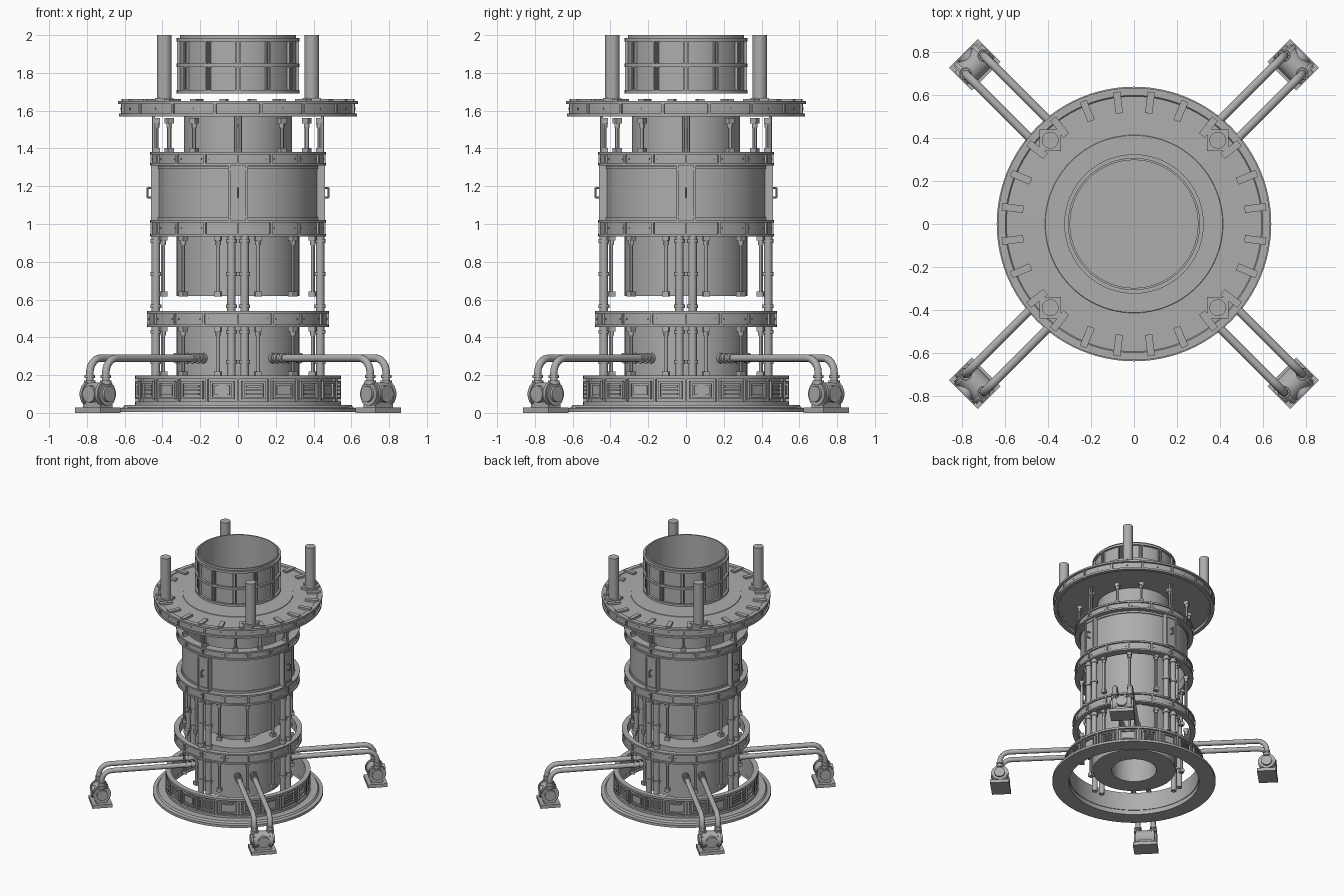
import bpy, bmesh, math
from mathutils import Matrix, Vector

if "Cube" in bpy.data.objects:
    bpy.data.objects.remove(bpy.data.objects["Cube"])

steel = bpy.data.materials.new("grey_steel")
steel.diffuse_color = (0.42, 0.42, 0.42, 1)
steel.use_nodes = True
steel.node_tree.nodes["Principled BSDF"].inputs["Base Color"].default_value = steel.diffuse_color
R = math.radians
CARDINAL = [0, 90, 180, 270]
DIAGONAL = [45, 135, 225, 315]


def spread(n, offset=0.0):
    return [offset + 360 * i / n for i in range(n)]


def finish(bm, name):
    bmesh.ops.recalc_face_normals(bm, faces=bm.faces)
    me = bpy.data.meshes.new(name)
    bm.to_mesh(me)
    bm.free()
    me.materials.append(steel)
    ob = bpy.data.objects.new(name, me)
    bpy.context.collection.objects.link(ob)
    bpy.ops.object.select_all(action='DESELECT')
    ob.select_set(True)
    bpy.context.view_layer.objects.active = ob
    bpy.ops.object.shade_smooth_by_angle(angle=R(30))
    return ob


def lathe(bm, profile, segs=64):
    """Revolve a closed (r, z) profile about z; r = 0 makes a pole."""
    rings = []
    for r, z in profile:
        if r == 0:
            rings.append([bm.verts.new((0, 0, z))] * segs)
        else:
            rings.append([bm.verts.new((r * math.cos(a), r * math.sin(a), z))
                          for a in (2 * math.pi * i / segs for i in range(segs))])
    for k, ra in enumerate(rings):
        rb = rings[(k + 1) % len(rings)]
        for i in range(segs):
            j = (i + 1) % segs
            vs = list(dict.fromkeys((ra[i], ra[j], rb[j], rb[i])))
            if len(vs) > 2:
                bm.faces.new(vs)


def tube(bm, r0, r1, z0, z1, segs=64):
    lathe(bm, [(r0, z0), (r1, z0), (r1, z1), (r0, z1)], segs)


def box(bm, ang, r, t, z, size):
    """Box at radius r, tangent offset t; size = radial, tangent, height."""
    m = (Matrix.Rotation(R(ang), 4, 'Z') @ Matrix.Translation((r, t, z))
         @ Matrix.Diagonal((*size, 1)))
    bmesh.ops.create_cube(bm, size=1, matrix=m)


def rod(bm, ang, p, q, rad, segs=12):
    """Cylinder between two points given as (radial, tangent, z)."""
    p, q = Vector(p), Vector(q)
    d = q - p
    m = (Matrix.Rotation(R(ang), 4, 'Z') @ Matrix.Translation((p + q) / 2)
         @ d.to_track_quat('Z', 'Y').to_matrix().to_4x4())
    bmesh.ops.create_cone(bm, cap_ends=True, segments=segs, radius1=rad,
                          radius2=rad, depth=d.length, matrix=m)


def flanged_ring(name, r0, r1, z0, z1, ribs, offset=0.0, lip=0.012):
    """Band with top and bottom lips, joint ribs and bolts."""
    bm = bmesh.new()
    w = r1 - lip
    lathe(bm, [(r0, z0), (r1, z0), (r1, z0 + .013), (w, z0 + .013),
               (w, z1 - .013), (r1, z1 - .013), (r1, z1), (r0, z1)])
    h = z1 - z0
    for a in spread(ribs, offset):
        box(bm, a, w + .004, 0, (z0 + z1) / 2, (.014, .012, h))
        for s in (-3, 3):
            rod(bm, a + s, (w - .004, 0, z0 + h * .5), (w + .004, 0, z0 + h * .5), .005, 6)
    return finish(bm, name)


# Ground ring
bm = bmesh.new()
lathe(bm, [(.51, .005), (.64, .005), (.64, .025), (.61, .028), (.60, .042), (.51, .042)], 96)
finish(bm, "ground_ring")

# Base band with framed panels and louvres
bm = bmesh.new()
lathe(bm, [(.505, .042), (.545, .042), (.545, .06), (.528, .06), (.528, .18),
           (.545, .18), (.545, .197), (.505, .197)], 80)
for i, a in enumerate(spread(20, 9)):
    box(bm, a + 9, .532, 0, .12, (.02, .012, .13))
    for s in (-1, 1):
        box(bm, a, .532, s * .058, .12, (.018, .012, .095))
        box(bm, a, .532, 0, .12 + s * .042, (.018, .12, .011))
    if i % 2:
        for k in (-1, 0, 1):
            box(bm, a, .53, 0, .12 + k * .02, (.016, .08, .009))
    else:
        box(bm, a, .528, 0, .12, (.014, .08, .05))
finish(bm, "base_band")

# Inner cylinders
bm = bmesh.new()
tube(bm, .175, .325, .11, .52)
finish(bm, "lower_cylinder")
bm = bmesh.new()
lathe(bm, [(0, .62), (.325, .62), (.325, 1.1), (0, 1.1)])
finish(bm, "middle_cylinder")
bm = bmesh.new()
lathe(bm, [(0, 1.1), (.287, 1.1), (.287, 1.6), (0, 1.6)])
finish(bm, "upper_cylinder")

# Support rings and main housing
flanged_ring("lower_support_ring", .44, .482, .455, .54, 16)
flanged_ring("housing_bottom_ring", .40, .465, .935, 1.02, 16)
flanged_ring("housing_top_ring", .40, .465, 1.31, 1.38, 16)
bm = bmesh.new()
tube(bm, .405, .42, 1.0, 1.33)
for z in (1.03, 1.3):
    tube(bm, .41, .428, z - .008, z + .008)
finish(bm, "housing_shell")

# Hatches with frames and handles, plus corner rods
bm = bmesh.new()
for a in CARDINAL:
    box(bm, a, .435, 0, 1.165, (.03, .082, .29))
    for s in (-1, 1):
        box(bm, a, .439, s * .047, 1.165, (.042, .012, .29))
        box(bm, a, .448, 0, 1.165 + s * .125, (.016, .09, .012))
        rod(bm, a, (.445, 0, 1.165 + s * .025), (.48, 0, 1.165 + s * .025), .005, 8)
    rod(bm, a, (.48, 0, 1.138), (.48, 0, 1.192), .005, 8)
finish(bm, "hatches")

# Tie rods with end blocks
def tie_rods(name, angles, r, z0, z1, rad=.011):
    bm = bmesh.new()
    for a in angles:
        rod(bm, a, (r, 0, z0), (r, 0, z1), rad)
        box(bm, a, r, 0, z0 + .014, (.036, .036, .028))
        box(bm, a, r, 0, z1 - .014, (.036, .036, .028))
        rod(bm, a, (r, 0, z1 - .05), (r, 0, z1 - .028), rad * 1.4)
    return finish(bm, name)


tie_rods("lower_tie_rods", spread(12, 15), .41, .19, .46)
tie_rods("middle_tie_rods", spread(12, 15), .41, .615, .94)
tie_rods("upper_tie_rods", [c + d for c in CARDINAL for d in (0, 32.5, 57.5)], .432, 1.375, 1.56)

# Posts between the housing and the top disc
bm = bmesh.new()
for a in CARDINAL:
    for s in (-1, 1):
        rod(bm, a, (.447, s * .012, 1.37), (.447, s * .012, 1.6), .008)
finish(bm, "upper_posts")

# Paired riser pipes with couplings
bm = bmesh.new()
for a in CARDINAL:
    for t in (-.035, .035):
        rod(bm, a, (.435, t, .1), (.435, t, .94), .022, 16)
        for z in (.27, .43, .565, .735, .91):
            rod(bm, a, (.435, t, z - .01), (.435, t, z + .01), .029, 16)
    for z in (.27, .735):
        box(bm, a, .435, 0, z, (.02, .07, .014))
finish(bm, "riser_pipes")

# Top disc with rim, radial tabs and bolts
bm = bmesh.new()
lathe(bm, [(0, 1.595), (.60, 1.595), (.60, 1.57), (.63, 1.57), (.63, 1.585),
           (.618, 1.585), (.618, 1.635), (.635, 1.635), (.635, 1.65), (.60, 1.65),
           (.595, 1.644), (.415, 1.648), (.413, 1.652), (0, 1.652)], 96)
for a in spread(16, 11.25):
    box(bm, a, .622, 0, 1.61, (.014, .014, .075))
for a in spread(48, 3.75):
    rod(bm, a, (.585, 0, 1.59), (.585, 0, 1.599), .006, 6)
for a in spread(32):
    rod(bm, a, (.614, 0, 1.61), (.623, 0, 1.61), .006, 6)
finish(bm, "top_disc")
bm = bmesh.new()
for a in spread(24, 7.5):
    box(bm, a, .57, 0, 1.652, (.10, .034, .018))
finish(bm, "radial_tabs")

# Corner stacks on square feet
bm = bmesh.new()
for a in DIAGONAL:
    rod(bm, a, (.552, 0, 1.64), (.552, 0, 2.0), .039, 24)
    m = (Matrix.Rotation(R(a), 4, 'Z') @ Matrix.Translation((.552, 0, 1.656))
         @ Matrix.Rotation(R(45), 4, 'Z') @ Matrix.Diagonal((.1, .1, .02, 1)))
    bmesh.ops.create_cube(bm, size=1, matrix=m)
finish(bm, "corner_stacks")

# Open drum and its cage
bm = bmesh.new()
tube(bm, .298, .308, 1.69, 2.0)
finish(bm, "open_drum")
bm = bmesh.new()
for z in (1.70, 1.84, 1.975):
    tube(bm, .303, .325, z - .009, z + .009)
for a in spread(12):
    for s in (-1, 1):
        box(bm, a, .313, s * .01, 1.8375, (.022, .008, .285))
finish(bm, "drum_cage")

# Pumps on square plates
bm = bmesh.new()
for a in DIAGONAL:
    box(bm, a, 1.05, 0, .014, (.15, .19, .028))
    box(bm, a, 1.05, 0, .05, (.09, .13, .05))
    rod(bm, a, (1.05, -.075, .1), (1.05, .075, .1), .062, 20)
    for s in (-1, 1):
        rod(bm, a, (1.05, s * .048, .1), (1.05, s * .066, .1), .07, 20)
        rod(bm, a, (1.05, s * .07, .1), (1.05, s * .09, .1), .042, 20)
        rod(bm, a, (1.05, s * .06, .15), (1.05, s * .06, .172), .03, 16)
        rod(bm, a, (1.05, s * .06, .185), (1.05, s * .06, .2), .027, 16)
    rod(bm, a, (1.05, 0, .1), (1.12, 0, .1), .045, 16)
    # Wall flanges where the feed pipes enter
    for s in (-1, 1):
        for r in (.325, .36, .40):
            rod(bm, a, (r - .008, s * .06, .29), (r + .008, s * .06, .29), .028, 16)
finish(bm, "pumps")

# Feed pipes bent from the pumps to the lower cylinder
for n, a in enumerate(DIAGONAL):
    cu = bpy.data.curves.new("feed_pipes", 'CURVE')
    cu.dimensions = '3D'
    cu.bevel_depth = .02
    cu.bevel_resolution = 3
    cu.use_fill_caps = True
    for t in (-.06, .06):
        bend = [(.97 + .08 * math.cos(R(b)), t, .21 + .08 * math.sin(R(b))) for b in range(0, 91, 15)]
        pts = [(1.05, t, .13)] + bend + [(.30, t, .29)]
        sp = cu.splines.new('POLY')
        sp.points.add(len(pts) - 1)
        for p, c in zip(sp.points, pts):
            p.co = (*(Matrix.Rotation(R(a), 3, 'Z') @ Vector(c)), 1)
        sp.use_smooth = True
    cu.materials.append(steel)
    bpy.context.collection.objects.link(bpy.data.objects.new("feed_pipes_%d" % (n + 1), cu))
